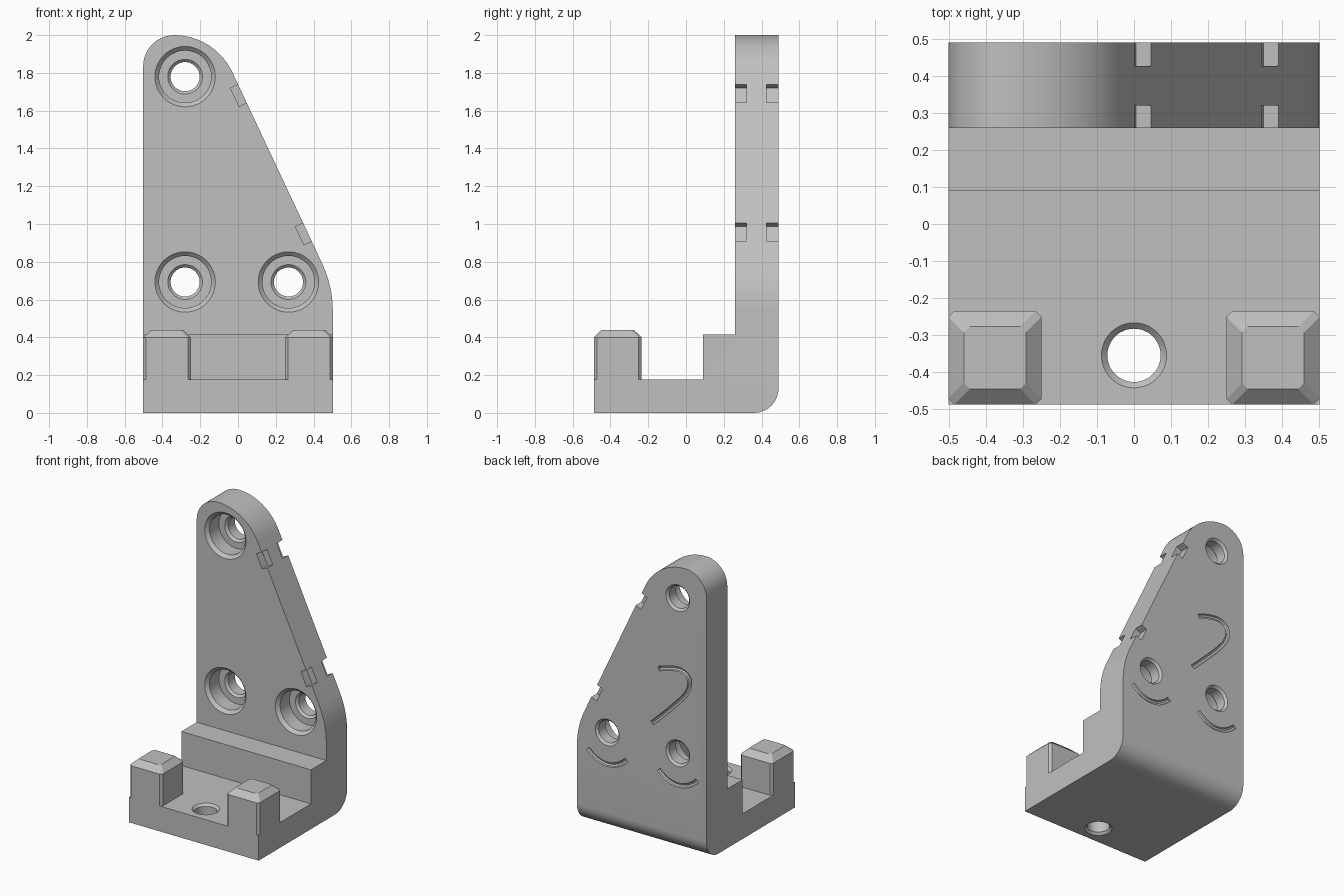
import bpy, bmesh
from math import sin, cos, pi, radians
from mathutils import Vector

cube = bpy.data.objects.get("Cube")
if cube:
    bpy.data.objects.remove(cube, do_unlink=True)

grey = bpy.data.materials.new("light grey plastic")
grey.use_nodes = True
grey.diffuse_color = (0.53, 0.53, 0.53, 1)
grey.node_tree.nodes["Principled BSDF"].inputs["Base Color"].default_value = grey.diffuse_color


def add_object(name, mesh):
    ob = bpy.data.objects.new(name, mesh)
    bpy.context.collection.objects.link(ob)
    return ob


def loft(name, rings):
    """Closed solid through rings of equally many points, capped at both ends."""
    bm = bmesh.new()
    loops = [[bm.verts.new(p) for p in ring] for ring in rings]
    for a, b in zip(loops, loops[1:]):
        for i in range(len(a)):
            j = (i + 1) % len(a)
            bm.faces.new((a[i], a[j], b[j], b[i]))
    bm.faces.new(loops[0])
    bm.faces.new(loops[-1])
    bmesh.ops.recalc_face_normals(bm, faces=bm.faces)
    mesh = bpy.data.meshes.new(name)
    bm.to_mesh(mesh)
    bm.free()
    return add_object(name, mesh)


def arc(cx, cz, r, start, end, n):
    angles = [radians(start + (end - start) * i / n) for i in range(n + 1)]
    return [(cx + r * cos(a), cz + r * sin(a)) for a in angles]


def apply(ob, mod):
    bpy.context.view_layer.objects.active = ob
    bpy.ops.object.modifier_apply(modifier=mod.name)


def boolean(ob, tool, operation):
    mod = ob.modifiers.new("cut", 'BOOLEAN')
    mod.operation, mod.solver, mod.object = operation, 'EXACT', tool
    apply(ob, mod)
    bpy.data.objects.remove(tool, do_unlink=True)


HALF, FRONT, BACK, PLATE, CH = 0.502, -0.488, 0.49, 0.26, 0.016


def edge_x(z):
    """Where the sloping edge of the plate lies at a height."""
    return (1.74 - z) / 2.13


# Bracket body: stepped side profile trimmed by the front outline
side = [(FRONT, 0)] + arc(BACK - 0.13, 0.13, 0.13, -90, 0, 12) + [
    (BACK, 2.2), (PLATE, 2.2), (PLATE, 0.415), (0.09, 0.415),
    (0.09, 0.177), (FRONT, 0.177)]
outline = [(-HALF, -0.1), (HALF, -0.1)]
outline += arc(HALF - 0.6, 0.537, 0.6, 0, 25.1, 8)
outline += arc(-0.34, 1.657, 0.343, 25.1, 90, 16)
outline += arc(0.165 - HALF, 1.835, 0.165, 91, 180, 14)
body = loft("bracket", [[(x, y, z) for y, z in side] for x in (-0.6, 0.6)])
trim = loft("outline_trim", [[(x, y, z) for x, z in outline] for y in (-1, 1)])
boolean(body, trim, 'INTERSECT')
bevel = body.modifiers.new("chamfer", 'BEVEL')
bevel.width, bevel.segments = CH, 1
bevel.limit_method, bevel.angle_limit = 'ANGLE', radians(40)
apply(body, bevel)


# Front corner posts with chamfered tops
def post_ring(s, z, inset):
    x0, x1 = 0.25 + inset, HALF - inset
    y0, y1 = FRONT + inset, -0.235 - inset
    c = CH
    pts = [(x0 + c, y0), (x1 - c, y0), (x1, y0 + c), (x1, y1 - c),
           (x1 - c, y1), (x0 + c, y1), (x0, y1 - c), (x0, y0 + c)]
    return [(s * x, y, z) for x, y in pts]


for s in (-1, 1):
    post = loft("post", [post_ring(s, 0.1, 0), post_ring(s, 0.4, 0), post_ring(s, 0.44, 0.042)])
    boolean(body, post, 'UNION')


# Holes: stepped round cutters along an axis
def round_cutter(name, steps, place):
    return loft(name, [[place(x, z, t) for x, z in arc(0, 0, r, 0, 352.5, 47)] for r, t in steps])


screw_steps = [(0.18, PLATE - 0.02), (0.138, 0.282), (0.138, 0.385), (0.092, 0.385),
               (0.077, 0.4), (0.077, 0.475), (0.102, 0.5)]
for hx, hz in ((-0.28, 1.78), (-0.28, 0.693), (0.267, 0.693)):
    boolean(body, round_cutter("screw_hole", screw_steps,
                               lambda x, z, t: (hx + x, t, hz + z)), 'DIFFERENCE')
base_steps = [(0.098, -0.01), (0.072, 0.016), (0.072, 0.161), (0.098, 0.187)]
boolean(body, round_cutter("base_hole", base_steps,
                           lambda x, z, t: (x, z - 0.355, t)), 'DIFFERENCE')

# Tie notches on both rims of the sloping edge
normal = Vector((0.905, 0, 0.425))
along = Vector((0.425, 0, -0.905))
for z in (1.69, 0.957):
    for y0, y1 in ((0.2, 0.32), (0.427, 0.6)):
        rings = []
        for y in (y0, y1):
            c = Vector((edge_x(z), y, z))
            rings.append([c + along * a * 0.053 + normal * n * 0.045
                          for a, n in ((-1, -1), (1, -1), (1, 1), (-1, 1))])
        boolean(body, loft("tie_notch", rings), 'DIFFERENCE')


# Shallow engraved strokes on the back
def groove(points):
    curve = bpy.data.curves.new("stroke", 'CURVE')
    curve.dimensions = '3D'
    curve.bevel_depth, curve.bevel_resolution, curve.use_fill_caps = 0.017, 2, True
    spline = curve.splines.new('NURBS')
    spline.points.add(len(points) - 1)
    for p, (x, z) in zip(spline.points, points):
        p.co = (x, BACK + 0.003, z, 1)
    spline.use_endpoint_u, spline.order_u, spline.resolution_u = True, 3, 5
    ob = add_object("stroke", curve)
    bpy.context.view_layer.update()
    mesh = bpy.data.meshes.new_from_object(ob.evaluated_get(bpy.context.evaluated_depsgraph_get()))
    bpy.data.objects.remove(ob, do_unlink=True)
    bm = bmesh.new()
    bm.from_mesh(mesh)
    bmesh.ops.remove_doubles(bm, verts=bm.verts, dist=0.0001)
    bmesh.ops.recalc_face_normals(bm, faces=bm.faces)
    bm.to_mesh(mesh)
    bm.free()
    boolean(body, add_object("stroke_cutter", mesh), 'DIFFERENCE')


groove([(-0.13, 1.245), (-0.25, 1.29), (-0.36, 1.27), (-0.38, 1.18), (-0.3, 1.06), (-0.08, 0.85)])
for cx in (-0.28, 0.267):
    groove([(cx - 0.15, 0.54), (cx - 0.08, 0.47), (cx + 0.08, 0.47), (cx + 0.15, 0.54)])

# Finish
body.data.materials.clear()
body.data.materials.append(grey)
for f in body.data.polygons:
    f.material_index = 0
bpy.ops.object.select_all(action='DESELECT')
body.select_set(True)
bpy.context.view_layer.objects.active = body
bpy.ops.object.shade_smooth_by_angle(angle=radians(25))
